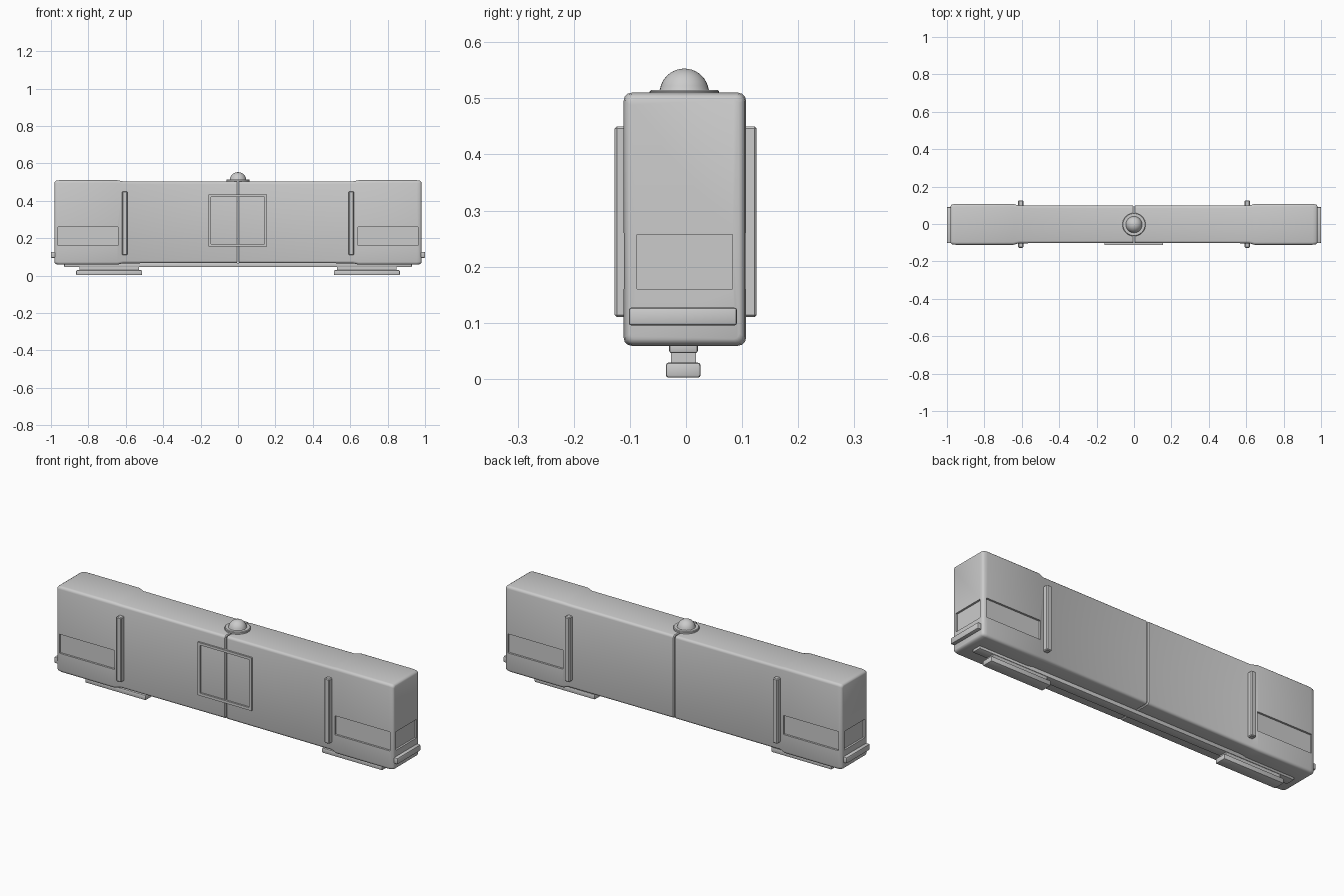
import bpy, bmesh, math

if "Cube" in bpy.data.objects:
    bpy.data.objects.remove(bpy.data.objects["Cube"])

YC = -0.002  # the body sits very slightly off centre


def add_mesh(name, bm, smooth=True):
    bmesh.ops.recalc_face_normals(bm, faces=bm.faces)
    me = bpy.data.meshes.new(name)
    bm.to_mesh(me)
    bm.free()
    ob = bpy.data.objects.new(name, me)
    bpy.context.collection.objects.link(ob)
    bpy.ops.object.select_all(action='DESELECT')
    ob.select_set(True)
    bpy.context.view_layer.objects.active = ob
    if smooth:
        bpy.ops.object.shade_smooth_by_angle(angle=math.radians(35))
    return ob


def box(name, x, y, z, bevel=0.0, mirror=False, segments=2):
    bm = bmesh.new()
    bmesh.ops.create_cube(bm, size=1)
    for v in bm.verts:
        for i, (a, b) in enumerate((x, y, z)):
            v.co[i] = (a + b) / 2 + v.co[i] * (b - a)
    if bevel:
        bmesh.ops.bevel(bm, geom=bm.edges[:], offset=bevel, segments=segments,
                        profile=0.5, affect='EDGES')
    ob = add_mesh(name, bm)
    if mirror:
        ob.modifiers.new("Mirror", 'MIRROR').use_mirror_merge = False
    return ob


def section(x, hy, z0, z1, r):
    """Rounded rectangle across the body at position x."""
    pts = []
    zc, hz = (z0 + z1) / 2, (z1 - z0) / 2
    for q, (sy, sz) in enumerate(((1, 1), (-1, 1), (-1, -1), (1, -1))):
        for k in range(4):
            a = math.pi / 2 * (q + k / 3)
            pts.append((x, YC + sy * (hy - r) + r * math.cos(a),
                        zc + sz * (hz - r) + r * math.sin(a)))
    return pts


# Half of the body: slim middle, swollen end cab, rounded nose
bm = bmesh.new()
stations = [
    (0.002, 0.096, 0.071, 0.499, 0.012), (0.006, 0.100, 0.067, 0.503, 0.013),
    (0.615, 0.101, 0.066, 0.504, 0.013), (0.645, 0.109, 0.059, 0.510, 0.014),
    (0.955, 0.109, 0.059, 0.510, 0.014), (0.971, 0.107, 0.061, 0.508, 0.014),
    (0.978, 0.103, 0.065, 0.504, 0.012), (0.981, 0.097, 0.071, 0.498, 0.010)]
rings = [[bm.verts.new(p) for p in section(*s)] for s in stations]
for a, b in zip(rings, rings[1:]):
    for i in range(len(a)):
        j = (i + 1) % len(a)
        bm.faces.new((a[i], a[j], b[j], b[i]))
bm.faces.new(rings[0])
bm.faces.new(rings[-1])
body = add_mesh("body_halves", bm, smooth=False)

# Recessed windows: both cab sides and the nose
cuts = [((0.642, 0.962), (YC - 0.14, YC - 0.099), (0.16, 0.26)),
        ((0.642, 0.962), (YC + 0.099, YC + 0.14), (0.16, 0.26)),
        ((0.971, 1.05), (-0.087, 0.083), (0.16, 0.257))]
for c in cuts:
    cutter = box("window_cutter", *c)
    cutter.hide_render = True
    m = body.modifiers.new("Window", 'BOOLEAN')
    m.operation, m.solver, m.object = 'DIFFERENCE', 'EXACT', cutter
    bpy.context.view_layer.objects.active = body
    bpy.ops.object.modifier_apply(modifier=m.name)
    bpy.data.objects.remove(cutter)
bpy.ops.object.select_all(action='DESELECT')
body.select_set(True)
bpy.context.view_layer.objects.active = body
bpy.ops.object.shade_smooth_by_angle(angle=math.radians(35))
body.modifiers.new("Mirror", 'MIRROR').use_mirror_merge = False

# Bumpers and vertical side bars
box("bumpers", (0.965, 1.0), (-0.102, 0.091), (0.095, 0.127), 0.005, True)
for side, y in (("front", (-0.127, -0.095)), ("back", (0.09, 0.126))):
    box(side + "_side_bars", (0.591, 0.62), y, (0.11, 0.45), 0.004, True, 1)

# Raised door frame on the front
bm = bmesh.new()
loops = []
for y in (-0.098, -0.111):
    for x0, x1, z0, z1 in ((-0.158, 0.156, 0.155, 0.434),
                           (-0.144, 0.142, 0.169, 0.421)):
        loops.append([bm.verts.new((x, y, z)) for x, z in
                      ((x0, z0), (x1, z0), (x1, z1), (x0, z1))])
for a, b in ((0, 1), (1, 3), (3, 2), (2, 0)):
    for i in range(4):
        j = (i + 1) % 4
        bm.faces.new((loops[a][i], loops[a][j], loops[b][j], loops[b][i]))
add_mesh("door_frame", bm, smooth=False)

# Underside rail, skids and their mounts
box("bottom_rail", (-0.93, 0.93), (-0.03, 0.021), (0.046, 0.068), 0.004)
box("skids", (0.513, 0.865), (-0.036, 0.026), (0.002, 0.029), 0.005, True)
box("skid_mounts", (0.53, 0.848), (-0.027, 0.018), (0.02, 0.052), 0, True)

# Roof beacon: thin disc with a spun dome
profile = [(0.0, 0.504), (0.062, 0.504), (0.062, 0.512), (0.059, 0.515), (0.044, 0.515)]
profile += [(0.044 * math.cos(a), 0.509 + 0.044 * math.sin(a))
            for a in (math.pi / 2 * k / 10 for k in range(1, 11))]
bm = bmesh.new()
vs = [bm.verts.new((r, 0, z)) for r, z in profile]
es = [bm.edges.new(p) for p in zip(vs, vs[1:])]
bmesh.ops.spin(bm, geom=vs + es, cent=(0, 0, 0), axis=(0, 0, 1),
               angle=math.tau, steps=32, use_duplicate=False)
bmesh.ops.remove_doubles(bm, verts=bm.verts, dist=1e-5)
beacon = add_mesh("roof_beacon", bm)
beacon.location.y = -0.003
